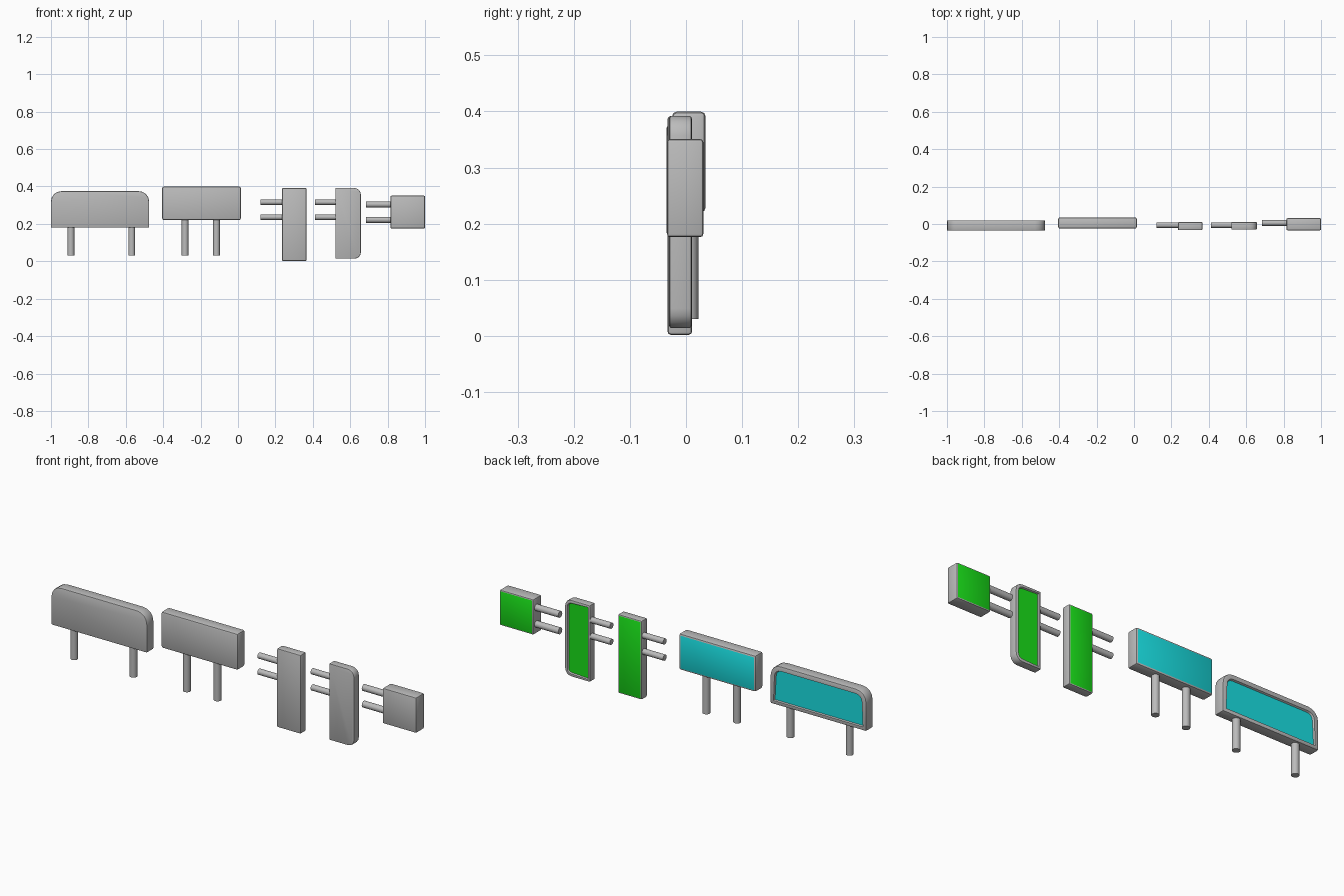
import bpy, bmesh
from math import sin, cos, pi
from mathutils import Vector, Matrix

if "Cube" in bpy.data.objects:
    bpy.data.objects.remove(bpy.data.objects["Cube"])


def material(name, rgb):
    m = bpy.data.materials.new(name)
    m.diffuse_color = (*rgb, 1)
    m.use_nodes = True
    m.node_tree.nodes["Principled BSDF"].inputs["Base Color"].default_value = m.diffuse_color
    return m


GREY = material("grey_casing", (0.5, 0.5, 0.5))
TEAL = material("teal_face", (0.01, 0.75, 0.77))
GREEN = material("green_face", (0.01, 0.75, 0.01))


def outline(x0, x1, z0, z1, radii, seg=4):
    """Rectangle with a radius for each corner: bottom-left, bottom-right, top-right, top-left."""
    corners = [(x0, z0, 1, 1), (x1, z0, -1, 1), (x1, z1, -1, -1), (x0, z1, 1, -1)]
    pts = []
    for i, ((x, z, sx, sz), r) in enumerate(zip(corners, radii)):
        if r == 0:
            pts.append((x, z))
            continue
        for k in range(seg + 1):
            a = pi + i * pi / 2 + k * pi / 2 / seg
            pts.append((x + sx * r + r * cos(a), z + sz * r + r * sin(a)))
    return pts


def finish(bm, name, mats=()):
    bmesh.ops.recalc_face_normals(bm, faces=bm.faces)
    me = bpy.data.meshes.new(name)
    bm.to_mesh(me)
    bm.free()
    for m in mats:
        me.materials.append(m)
    ob = bpy.data.objects.new(name, me)
    bpy.context.collection.objects.link(ob)
    bpy.ops.object.select_all(action='DESELECT')
    ob.select_set(True)
    bpy.context.view_layer.objects.active = ob
    bpy.ops.object.shade_smooth_by_angle(angle=0.6)
    return ob


def board(name, pts, y0, y1, mat, bevel, rim=0.0, depth=0.0):
    bm = bmesh.new()
    f = bm.faces.new([bm.verts.new((x, y0, z)) for x, z in pts])
    ext = bmesh.ops.extrude_face_region(bm, geom=[f])
    bmesh.ops.translate(bm, vec=(0, y1 - y0, 0),
                        verts=[g for g in ext["geom"] if isinstance(g, bmesh.types.BMVert)])
    bmesh.ops.recalc_face_normals(bm, faces=bm.faces)
    # soften the casing edges
    sharp = [e for e in bm.edges if e.calc_face_angle(0) > 0.7]
    bmesh.ops.bevel(bm, geom=sharp, offset=bevel, segments=2, profile=0.5, affect='EDGES')
    bm.normal_update()
    # coloured rear face, recessed behind a rim where asked
    back = max((f for f in bm.faces if f.normal.y > 0.99), key=lambda f: f.calc_area())
    if rim:
        bmesh.ops.inset_region(bm, faces=[back], thickness=rim)
        bmesh.ops.inset_region(bm, faces=[back], thickness=0.004, depth=-depth)
    back.material_index = 1
    return finish(bm, name, (GREY, mat))


def post(name, start, end, r):
    a, b = Vector(start), Vector(end)
    bm = bmesh.new()
    rot = (b - a).to_track_quat('Z', 'Y').to_matrix().to_4x4()
    bmesh.ops.create_cone(bm, cap_ends=True, segments=16, radius1=r, radius2=r,
                          depth=(b - a).length,
                          matrix=Matrix.Translation((a + b) / 2) @ rot)
    finish(bm, name, (GREY,))


# two wide signs on upright posts
board("rounded_wide_sign", outline(-1, -0.475, 0.18, 0.375, (0, 0, 0.055, 0.055)),
      -0.035, 0.019, TEAL, 0.005, rim=0.018, depth=0.008)
board("square_wide_sign", outline(-0.405, 0.015, 0.22, 0.4, (0,) * 4),
      -0.025, 0.035, TEAL, 0.009)
for name, xs, y, top in (("rounded_wide_post", (-0.893, -0.568), -0.006, 0.19),
                         ("square_wide_post", (-0.283, -0.115), 0.004, 0.23)):
    for x in xs:
        post(name, (x, y, 0.03), (x, y, top), 0.018)

# three signs on sideways arms
board("square_tall_sign", outline(0.235, 0.366, 0.002, 0.392, (0,) * 4),
      -0.033, 0.011, GREEN, 0.006)
board("rounded_tall_sign", outline(0.52, 0.657, 0.014, 0.392, (0, 0.035, 0.035, 0)),
      -0.03, 0.01, GREEN, 0.004, rim=0.01, depth=0.006)
board("small_sign", outline(0.815, 1.0, 0.176, 0.351, (0,) * 4),
      -0.034, 0.031, GREEN, 0.006)
for name, x0, x1, y, zs, r in (("square_tall_arm", 0.12, 0.245, -0.006, (0.236, 0.316), 0.0145),
                               ("rounded_tall_arm", 0.412, 0.53, -0.006, (0.236, 0.316), 0.0145),
                               ("small_arm", 0.685, 0.825, 0.006, (0.222, 0.304), 0.016)):
    for z in zs:
        post(name, (x0, y, z), (x1, y, z), r)
